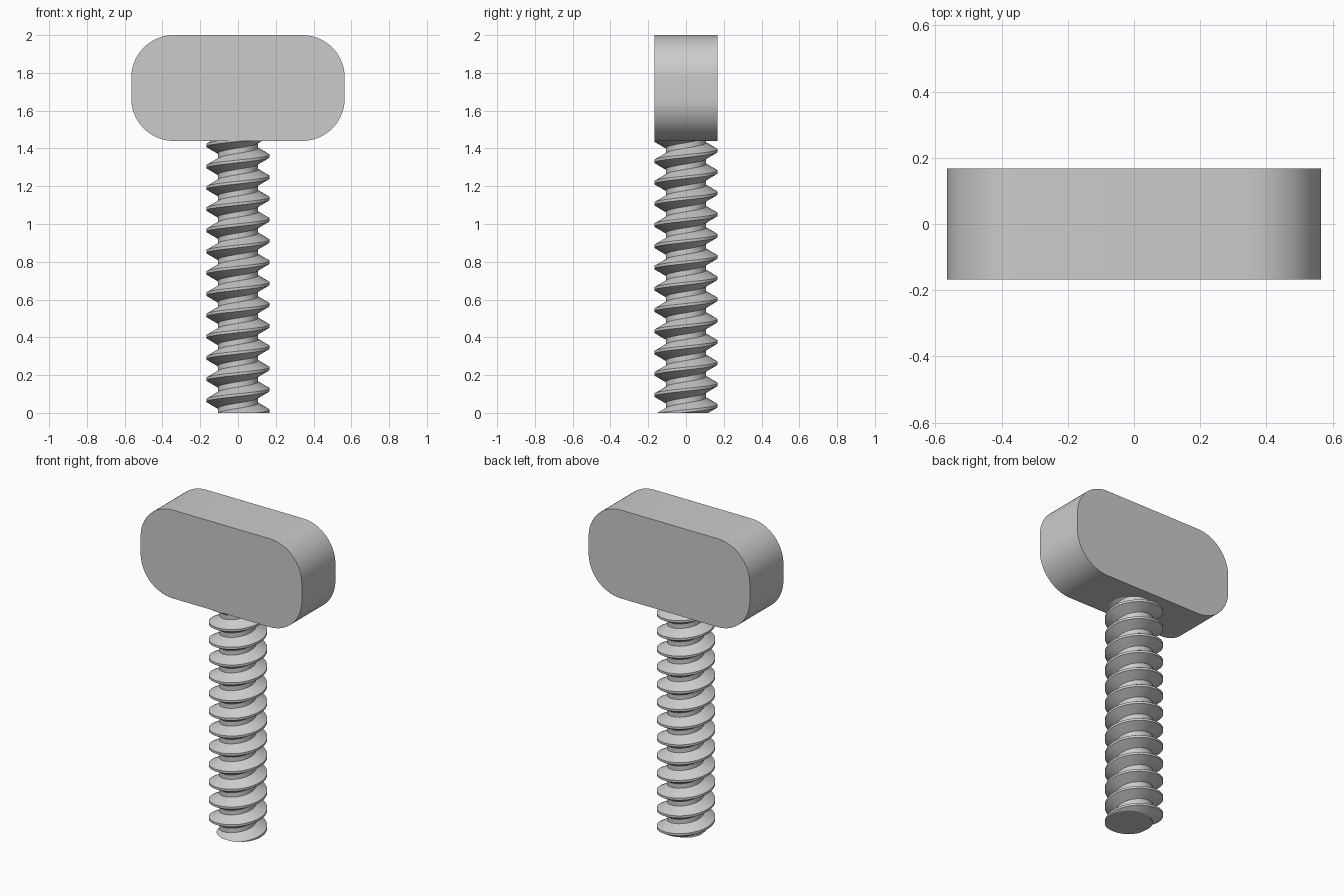
import bpy, bmesh, math
from mathutils import Vector

cube = bpy.data.objects.get("Cube")
if cube:
    bpy.data.objects.remove(cube, do_unlink=True)

grey = bpy.data.materials.new("light_grey")
grey.use_nodes = True
colour = (0.6, 0.6, 0.6, 1)
grey.diffuse_color = colour
grey.node_tree.nodes["Principled BSDF"].inputs["Base Color"].default_value = colour


def finish(name, bm):
    """Turn a bmesh into a grey object, smooth with sharp edges kept."""
    bmesh.ops.recalc_face_normals(bm, faces=bm.faces[:])
    mesh = bpy.data.meshes.new(name)
    bm.to_mesh(mesh)
    bm.free()
    mesh.materials.append(grey)
    obj = bpy.data.objects.new(name, mesh)
    bpy.context.collection.objects.link(obj)
    bpy.ops.object.select_all(action='DESELECT')
    obj.select_set(True)
    bpy.context.view_layer.objects.active = obj
    bpy.ops.object.shade_smooth_by_angle(angle=math.radians(25))
    return obj


# Flat grip with four rounded corners
HEAD_BOTTOM, HEAD_TOP = 1.44, 2.0
bm = bmesh.new()
bmesh.ops.create_cube(bm, size=1)
bmesh.ops.scale(bm, vec=(1.13, 0.336, HEAD_TOP - HEAD_BOTTOM), verts=bm.verts)
bmesh.ops.translate(bm, vec=(0, 0, (HEAD_TOP + HEAD_BOTTOM) / 2), verts=bm.verts)
corners = [e for e in bm.edges
           if abs(e.verts[0].co.y - e.verts[1].co.y) > 0.1]
bmesh.ops.bevel(bm, geom=corners, offset=0.225, segments=20, profile=0.5,
                affect='EDGES')
finish("grip_head", bm)

# Threaded shaft: one thread profile swept along a right-handed helix
PITCH, CREST, ROOT = 0.1125, 0.168, 0.107
STEPS, TURNS = 64, 16
START = 0.01 - 2 * PITCH
profile = [(CREST, -1 / 16), (CREST, 1 / 16), (ROOT, 3 / 8),
           (ROOT, 5 / 8), (CREST, 15 / 16)]
bm = bmesh.new()
rows = []
for i in range(STEPS * TURNS + 1):
    a = 2 * math.pi * i / STEPS
    rows.append([bm.verts.new((r * math.cos(a), r * math.sin(a),
                               START + PITCH * (i / STEPS + h)))
                 for r, h in profile])
for low, high in zip(rows, rows[1:]):
    for j in range(len(profile) - 1):
        bm.faces.new((low[j], high[j], high[j + 1], low[j + 1]))
bmesh.ops.remove_doubles(bm, verts=bm.verts[:], dist=0.0005)

# Cut both ends of the shaft flat and close them
for z, direction in ((0, -1), (HEAD_BOTTOM + 0.03, 1)):
    cut = bmesh.ops.bisect_plane(
        bm, geom=bm.verts[:] + bm.edges[:] + bm.faces[:], dist=1e-5,
        plane_co=Vector((0, 0, z)), plane_no=Vector((0, 0, direction)),
        clear_outer=True)
    rim = [e for e in cut["geom_cut"] if isinstance(e, bmesh.types.BMEdge)]
    bmesh.ops.edgeloop_fill(bm, edges=rim)
finish("threaded_shaft", bm)
